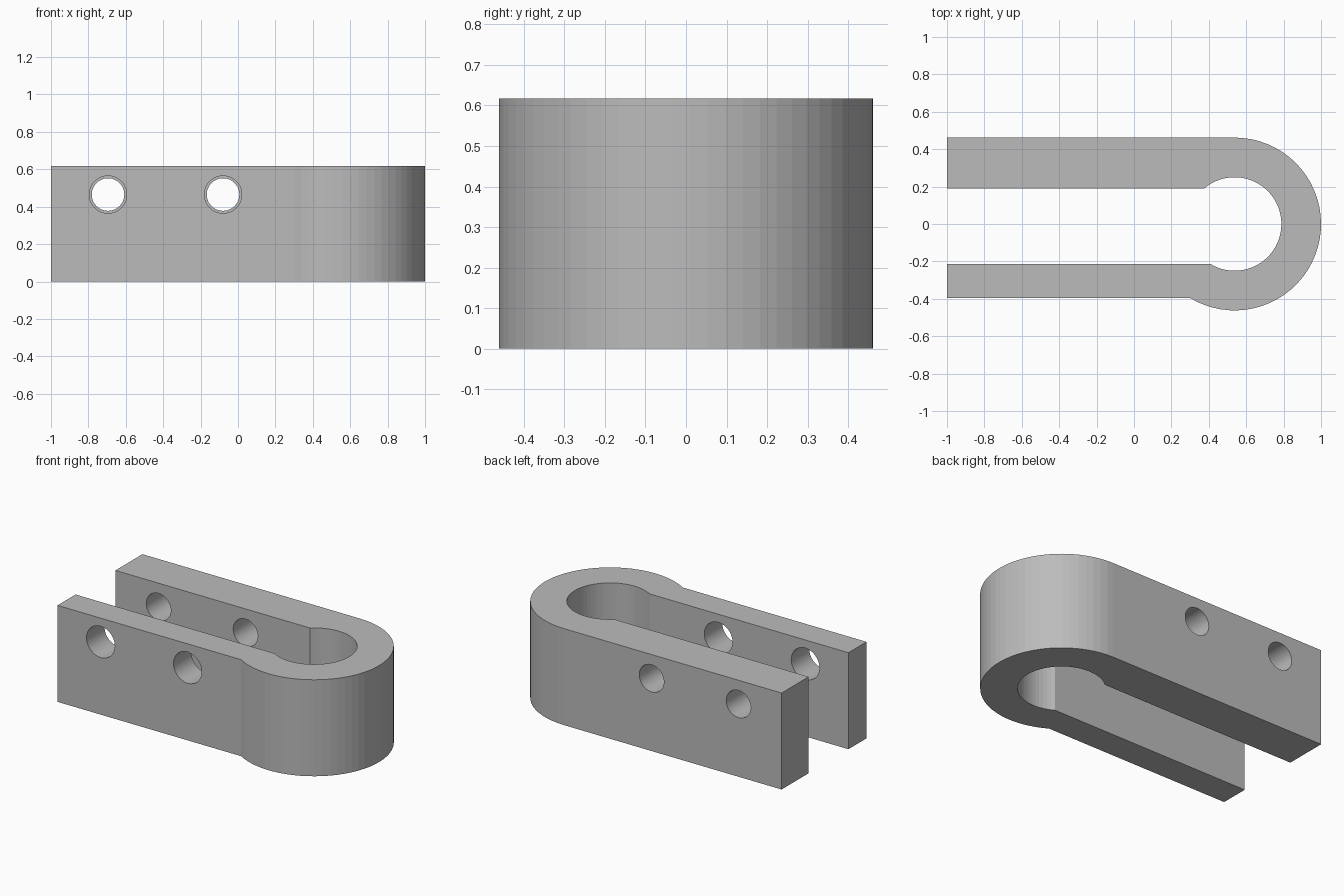
import bpy, bmesh, math

if "Cube" in bpy.data.objects:
    bpy.data.objects.remove(bpy.data.objects["Cube"])

HEIGHT = 0.617
CX, R_OUT, R_IN = 0.538, 0.462, 0.25      # round end
BACK_IN = 0.19                            # thick back arm: inner face
FRONT_IN, FRONT_OUT = -0.213, -0.395      # thin front arm: inner and outer faces
HOLE_Z = 0.465

grey = bpy.data.materials.new("plain grey")
grey.diffuse_color = (0.5, 0.5, 0.5, 1)
grey.use_nodes = True
grey.node_tree.nodes["Principled BSDF"].inputs["Base Color"].default_value = grey.diffuse_color


def arc(radius, y0, y1, steps):
    """Points round the right-hand end; y0, y1 lie on the left part of the circle."""
    a0 = -math.pi - math.asin(y0 / radius) if y0 < 0 else math.pi - math.asin(y0 / radius)
    a1 = -math.pi - math.asin(y1 / radius) if y1 < 0 else math.pi - math.asin(y1 / radius)
    return [(CX + radius * math.cos(a0 + (a1 - a0) * i / steps),
             radius * math.sin(a0 + (a1 - a0) * i / steps)) for i in range(steps + 1)]


# Clamp body: an uneven hairpin profile extruded upwards
outline = [(-1, FRONT_OUT)]
outline += arc(R_OUT, FRONT_OUT, R_OUT, 38)
outline += [(-1, R_OUT), (-1, BACK_IN)]
outline += arc(R_IN, BACK_IN, FRONT_IN, 46)
outline += [(-1, FRONT_IN)]

bm = bmesh.new()
base = bm.faces.new([bm.verts.new((x, y, 0)) for x, y in outline])
top = bmesh.ops.extrude_face_region(bm, geom=[base])["geom"]
bmesh.ops.translate(bm, vec=(0, 0, HEIGHT),
                    verts=[g for g in top if isinstance(g, bmesh.types.BMVert)])
bmesh.ops.recalc_face_normals(bm, faces=bm.faces[:])
mesh = bpy.data.meshes.new("clamp_body")
bm.to_mesh(mesh)
bm.free()
mesh.materials.append(grey)
body = bpy.data.objects.new("clamp_body", mesh)
bpy.context.collection.objects.link(body)


# Bolt holes: wider in the front arm, narrower in the back arm
def drill(x, y, radius):
    bpy.ops.mesh.primitive_cylinder_add(vertices=48, radius=radius, depth=0.5,
                                        location=(x, y, HOLE_Z),
                                        rotation=(math.pi / 2, 0, 0))
    cutter = bpy.context.object
    cutter.name = "hole_cutter"
    cutter.data.materials.append(grey)
    mod = body.modifiers.new("hole", "BOOLEAN")
    mod.operation, mod.solver, mod.object = "DIFFERENCE", "EXACT", cutter
    bpy.context.view_layer.objects.active = body
    bpy.ops.object.modifier_apply(modifier=mod.name)
    bpy.data.objects.remove(cutter)


for x in (-0.695, -0.08):
    drill(x, -0.3, 0.1)
    drill(x, 0.33, 0.087)
